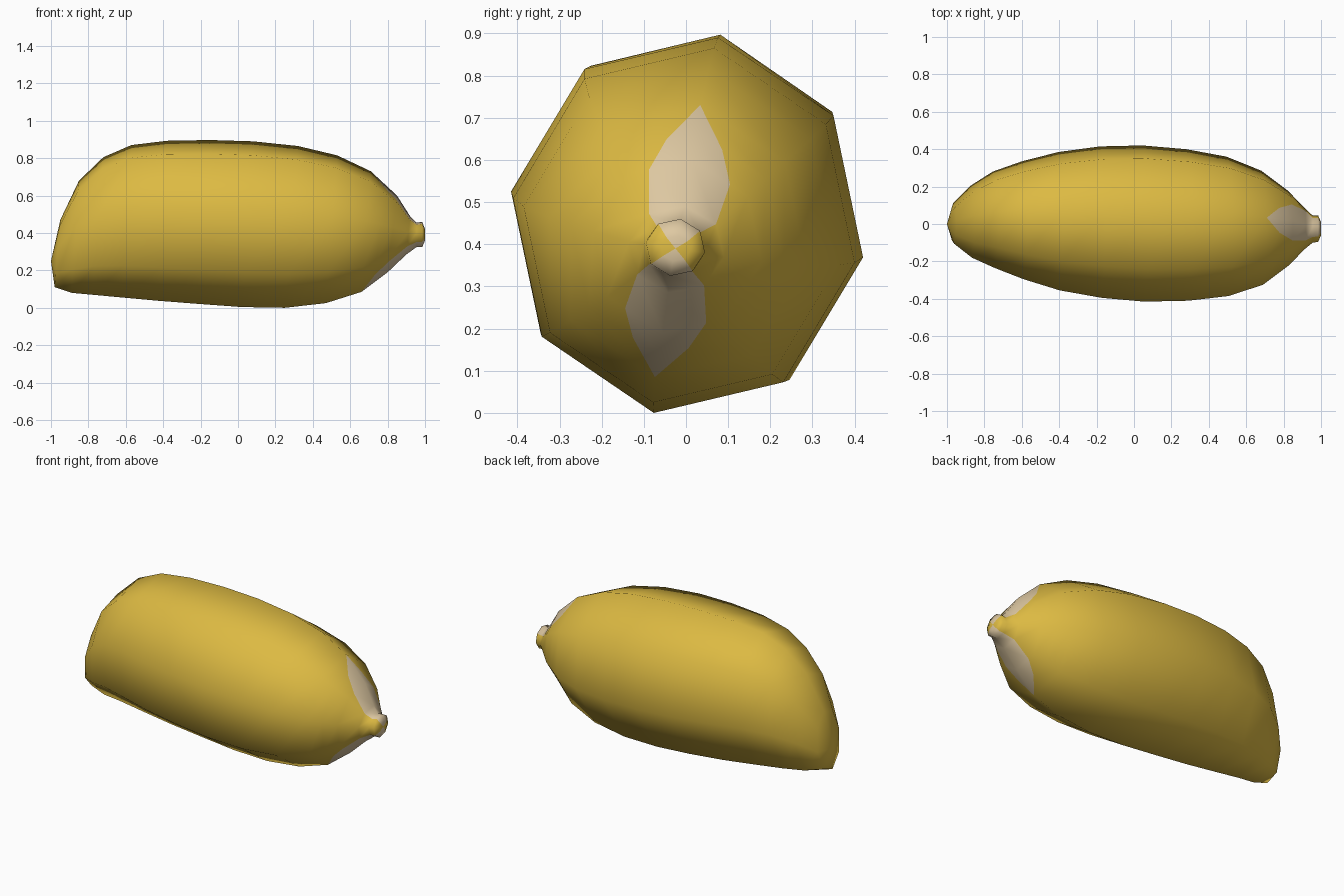
import bpy, math
from mathutils import Vector

if "Cube" in bpy.data.objects:
    bpy.data.objects.remove(bpy.data.objects["Cube"])

# Cross-sections along the fruit: x and z of top ridge, x and z of bottom ridge, +y and -y extents
SECTIONS = [
    (-1, .25, -1, .25, 0, 0),
    (-.95, .47, -.98, .11, .11, -.105),
    (-.85, .68, -.89, .08, .205, -.18),
    (-.72, .805, -.78, .07, .28, -.235),
    (-.57, .87, -.62, .055, .335, -.295),
    (-.38, .893, -.42, .037, .385, -.355),
    (-.15, .897, -.2, .02, .415, -.395),
    (.08, .89, .02, .004, .42, -.415),
    (.32, .865, .25, 0, .40, -.41),
    (.53, .815, .47, .025, .36, -.385),
    (.71, .73, .66, .085, .285, -.325),
    (.85, .60, .80, .19, .18, -.22),
    (.92, .49, .90, .285, .09, -.135),
    (.955, .455, .955, .325, .045, -.1),
    (.985, .46, .985, .325, .045, -.095),
    (1, .42, 1, .36, .01, -.06),
    (1, .39, 1, .39, -.025, -.025),
]
LAST = len(SECTIONS) - 1
SIDES = 8
TWIST = math.radians(10)


def ring_point(i, j):
    """Corner j of the slightly turned octagon at section i."""
    xt, zt, xb, zb, yp, ym = SECTIONS[i]
    a = TWIST + 2 * math.pi * j / SIDES
    s, c = math.sin(a) / math.cos(TWIST), math.cos(a) / math.cos(TWIST)
    return Vector(((xt + xb) / 2 + c * (xt - xb) / 2,
                   (yp + ym) / 2 + s * (yp - ym) / 2,
                   (zt + zb) / 2 + c * (zt - zb) / 2))


def sample(f, u, s):
    """Blend a corner function between sections and between corners."""
    i, j = min(int(u), LAST - 1), math.floor(s)
    du, ds = u - i, s - j
    a = f(i, j % SIDES).lerp(f(i, (j + 1) % SIDES), ds)
    b = f(i + 1, j % SIDES).lerp(f(i + 1, (j + 1) % SIDES), ds)
    return a.lerp(b, du)


def patch_width(u):
    """Half width of the pale patches, in octagon sides."""
    steps = {10: 0, 10.5: .37, 11: .68}
    return steps.get(u, 0 if u < 10 else 1)


def columns(u, patches):
    cols = []
    for j in range(SIDES):
        t = patch_width(u)
        cols += [j - t, j, j + t] if patches and j in (0, 4) else [j]
    return cols


def loft(name, stations, patches):
    keys, verts, faces, mats = {}, [], [], []

    def vert(u, s):
        k = (u, 0 if u in (0, LAST) else round(s % SIDES, 4))
        if k not in keys:
            keys[k] = len(verts)
            verts.append(sample(ring_point, *k))
        return keys[k]

    for u, v in zip(stations, stations[1:]):
        cu, cv = columns(u, patches), columns(v, patches)
        n = len(cu)
        for c in range(n):
            d = (c + 1) % n
            quad = [vert(u, cu[c]), vert(v, cv[c]), vert(v, cv[d]), vert(u, cu[d])]
            quad = list(dict.fromkeys(quad))
            if len(quad) > 2:
                faces.append(quad)
                # pale strips lie either side of the top and bottom ridges
                mats.append(1 if patches and u >= 10 and c in (0, 1, 6, 7) else 0)
    mesh = bpy.data.meshes.new(name)
    mesh.from_pydata(verts, [], faces)
    mesh.polygons.foreach_set("material_index", mats)
    mesh.update()
    return mesh, keys


def material(name, rgb):
    m = bpy.data.materials.new(name)
    m.diffuse_color = (*rgb, 1)
    m.use_nodes = True
    m.node_tree.nodes["Principled BSDF"].inputs["Base Color"].default_value = m.diffuse_color
    return m


# Plain octagonal hull, used only for its smooth normals
hull, hull_keys = loft("hull", list(range(LAST + 1)), False)
hull_normals = [v.normal.copy() for v in hull.vertices]


def hull_normal(i, j):
    return hull_normals[hull_keys[(i, 0 if i in (0, LAST) else j)]]


# Fruit body with two pale patches cut in near the stem end
stations = sorted(list(range(LAST + 1)) + [10.5])
mesh, keys = loft("fruit_body", stations, True)
mesh.materials.append(material("golden yellow", (.72, .49, .055)))
mesh.materials.append(material("pale beige", (.73, .58, .36)))
mesh.shade_smooth()
normals = [sample(hull_normal, u, s).normalized() for (u, s) in keys]
mesh.normals_split_custom_set_from_vertices(normals)
bpy.data.meshes.remove(hull)

body = bpy.data.objects.new("fruit_body", mesh)
bpy.context.collection.objects.link(body)
